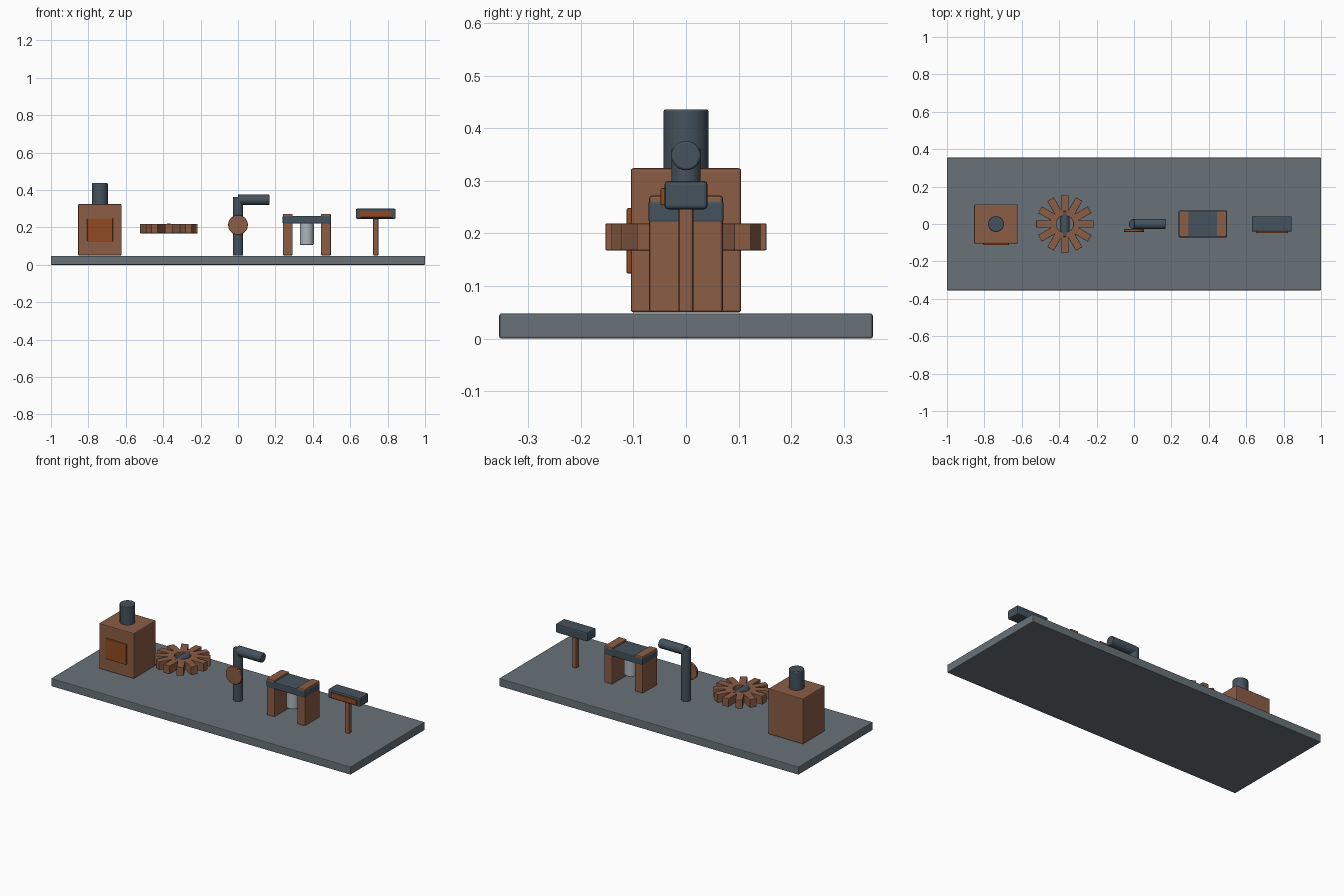
import bpy, math
from mathutils import Matrix

if "Cube" in bpy.data.objects:
    bpy.data.objects.remove(bpy.data.objects["Cube"])


def mat(name, rgb):
    m = bpy.data.materials.new(name)
    m.diffuse_color = (*rgb, 1)
    m.use_nodes = True
    m.node_tree.nodes["Principled BSDF"].inputs["Base Color"].default_value = m.diffuse_color
    return m


SLATE = mat("slate", (0.14, 0.17, 0.19))
DARK = mat("dark_metal", (0.06, 0.085, 0.11))
RUST = mat("rust", (0.26, 0.11, 0.06))
ORANGE = mat("orange", (0.28, 0.07, 0.015))
STEEL = mat("steel", (0.42, 0.46, 0.5))


def finish(o, name, m, bevel):
    o.name = name
    o.data.materials.append(m)
    if bevel:
        b = o.modifiers.new("bevel", 'BEVEL')
        b.width, b.segments, b.limit_method = bevel, 2, 'ANGLE'
    return o


def box(name, m, x, y, z, bevel=0.005):
    """Box from (min, max) ranges."""
    bpy.ops.mesh.primitive_cube_add(size=1)
    o = bpy.context.object
    r = (x, y, z)
    c = [(a + b) / 2 for a, b in r]
    s = [b - a for a, b in r]
    o.data.transform(Matrix.Diagonal((*s, 1)))
    o.location = c
    return finish(o, name, m, bevel)


def cyl(name, m, c, r, length, axis='Z', bevel=0.004):
    rot = {'X': (0, math.pi / 2, 0), 'Y': (math.pi / 2, 0, 0), 'Z': (0, 0, 0)}[axis]
    bpy.ops.mesh.primitive_cylinder_add(vertices=24, radius=r, depth=length, location=c, rotation=rot)
    o = bpy.context.object
    bpy.ops.object.shade_smooth_by_angle(angle=math.radians(35))
    return finish(o, name, m, bevel)


# Base slab
box("base", SLATE, (-1, 1), (-0.355, 0.355), (0, 0.048), 0.004)

# Furnace with door and chimney
box("furnace_body", RUST, (-0.855, -0.622), (-0.105, 0.105), (0.05, 0.324))
box("furnace_door", ORANGE, (-0.806, -0.669), (-0.113, -0.098), (0.124, 0.248), 0.003)
cyl("furnace_chimney", DARK, (-0.738, 0, 0.375), 0.0425, 0.122)

# Toothed wheel: ring of radial blocks around a short axle
for i in range(12):
    t = box("wheel_tooth", RUST, (0.045, 0.153), (-0.02, 0.02), (0.168, 0.219), 0.002)
    t.data.transform(Matrix.Translation(t.location))
    t.location = (-0.37, 0, 0)
    t.rotation_euler.z = i * math.tau / 12
cyl("wheel_axle", DARK, (-0.37, 0, 0.195), 0.026, 0.14, 'Y')

# Bent pipe with valve disc
cyl("pipe_post", DARK, (0, 0, 0.206), 0.028, 0.312)
cyl("pipe_arm", DARK, (0.084, 0, 0.348), 0.028, 0.168, 'X')
cyl("valve_disc", RUST, (0, -0.035, 0.213), 0.053, 0.014, 'Y', 0.002)

# Press: two side legs, cross beam and ram
for side in (-1, 1):
    c = 0.368 + side * 0.102
    box("press_leg", RUST, (c - 0.0265, c + 0.0265), (-0.07, 0.07), (0.05, 0.272))
box("press_beam", DARK, (0.239, 0.4975), (-0.0715, 0.0715), (0.22, 0.262))
cyl("press_ram", STEEL, (0.368, 0, 0.165), 0.037, 0.116)

# Indicator sign on a post
box("sign_post", RUST, (0.723, 0.751), (-0.014, 0.014), (0.05, 0.25))
box("sign_head", DARK, (0.63, 0.843), (-0.041, 0.041), (0.246, 0.3), 0.007)
box("sign_panel", ORANGE, (0.652, 0.823), (-0.048, -0.036), (0.254, 0.286), 0.002)
